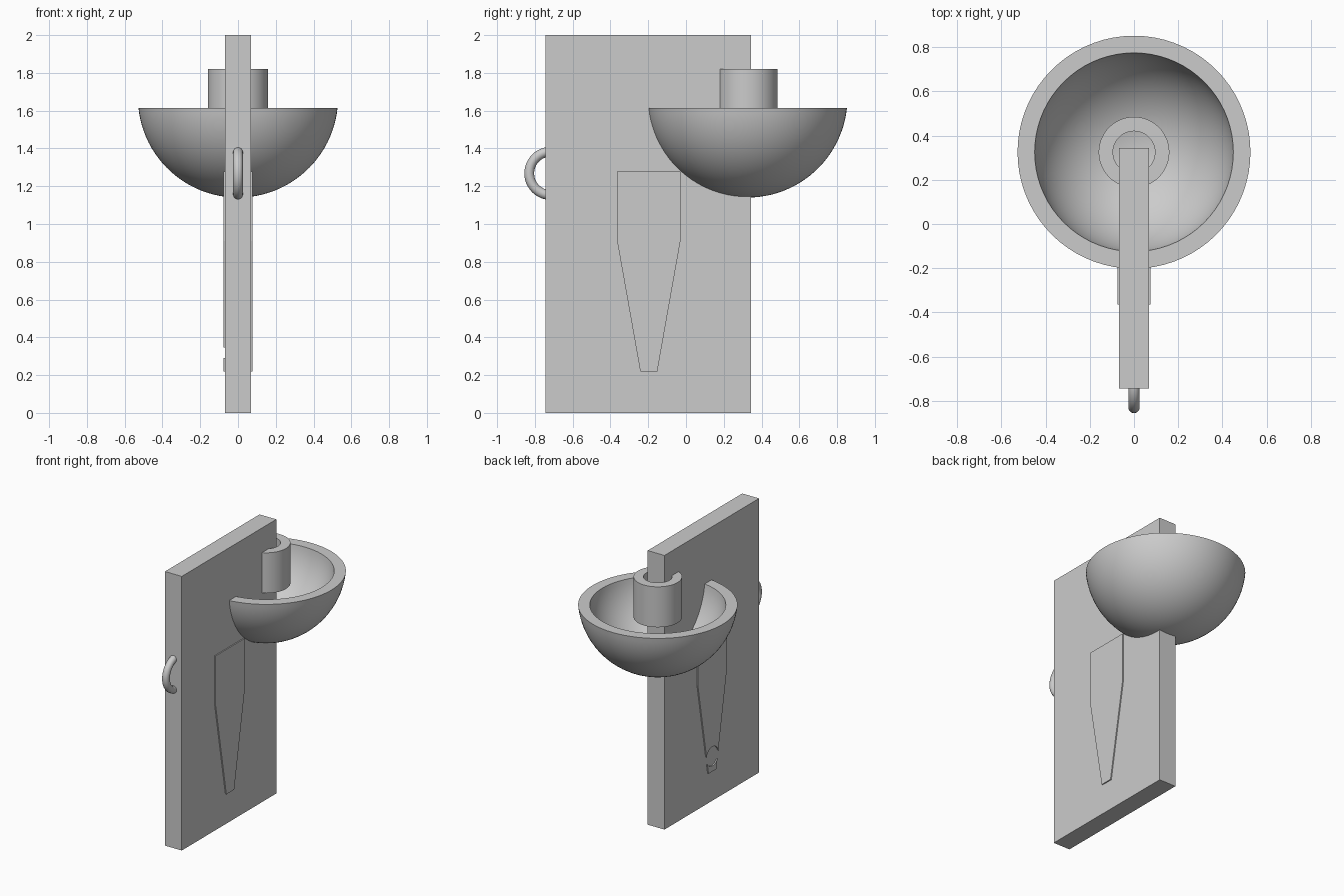
import bpy, bmesh
from math import asin, cos, sin, pi, radians
from mathutils import Matrix, Vector

cube = bpy.data.objects.get("Cube")
if cube:
    bpy.data.objects.remove(cube, do_unlink=True)

grey = bpy.data.materials.new("plain_grey")
grey.use_nodes = True
COLOUR = (0.6, 0.6, 0.6, 1)
grey.diffuse_color = COLOUR
grey.node_tree.nodes["Principled BSDF"].inputs["Base Color"].default_value = COLOUR

HALF = 0.0675      # half thickness of the board
BOWL_Y = 0.325     # shared axis of bowl and tube


def finish(obj, smooth=False):
    obj.data.materials.clear()
    obj.data.materials.append(grey)
    if smooth:
        bpy.ops.object.select_all(action="DESELECT")
        obj.select_set(True)
        bpy.context.view_layer.objects.active = obj
        bpy.ops.object.shade_smooth_by_angle(angle=radians(35))
    return obj


def from_bmesh(name, bm, smooth=False):
    bmesh.ops.recalc_face_normals(bm, faces=bm.faces)
    mesh = bpy.data.meshes.new(name)
    bm.to_mesh(mesh)
    bm.free()
    obj = bpy.data.objects.new(name, mesh)
    bpy.context.collection.objects.link(obj)
    return finish(obj, smooth)


def lathe(name, profile, closed, steps=72):
    """Spin a (radius, z) profile about the bowl axis."""
    bm = bmesh.new()
    verts = [bm.verts.new((r, 0, z)) for r, z in profile]
    edges = [bm.edges.new(pair) for pair in zip(verts, verts[1:])]
    if closed:
        edges.append(bm.edges.new((verts[-1], verts[0])))
    bmesh.ops.spin(bm, geom=verts + edges, cent=(0, 0, 0), axis=(0, 0, 1),
                   angle=2 * pi, steps=steps, use_merge=False)
    bmesh.ops.remove_doubles(bm, verts=bm.verts, dist=0.0002)
    bmesh.ops.translate(bm, verts=bm.verts, vec=(0, BOWL_Y, 0))
    return from_bmesh(name, bm, True)


def plate(name, outline, side):
    """Thin raised plate with a (y, z) outline on one face of the board."""
    bm = bmesh.new()
    face = bm.faces.new([bm.verts.new((side * HALF, y, z)) for y, z in outline])
    out = bmesh.ops.extrude_face_region(bm, geom=[face])["geom"]
    moved = [v for v in out if isinstance(v, bmesh.types.BMVert)]
    bmesh.ops.translate(bm, verts=moved, vec=(side * 0.008, 0, 0))
    return from_bmesh(name, bm)


# Upright board
bm = bmesh.new()
bmesh.ops.create_cube(bm, size=1, matrix=Matrix.Translation((0, -0.2, 1))
                      @ Matrix.Diagonal((2 * HALF, 1.09, 2, 1)))
from_bmesh("board", bm)

# Hollow bowl: a thick spherical shell cut just below its centre
RIM, CENTRE = 1.615, 1.67


def bowl_arc(radius, count=24):
    start = asin((CENTRE - RIM) / radius)
    angles = [start + (pi / 2 - start) * i / count for i in range(count + 1)]
    arc = [(radius * cos(a), CENTRE - radius * sin(a)) for a in angles]
    arc[-1] = (0, CENTRE - radius)
    return arc


profile = bowl_arc(0.53) + bowl_arc(0.453)[::-1]
# The two arcs meet on the axis, so join them at the rim instead
profile = bowl_arc(0.453)[::-1] + bowl_arc(0.53)
lathe("bowl", profile, closed=False)

# Short tube over the bowl
lathe("tube", [(0.095, 1.525), (0.16, 1.525), (0.16, 1.82), (0.095, 1.82)],
      closed=True)

# Ring handle sunk into the front edge
bpy.ops.mesh.primitive_torus_add(major_radius=0.115, minor_radius=0.026,
                                 major_segments=48, minor_segments=16,
                                 location=(0, -0.715, 1.268),
                                 rotation=(0, pi / 2, 0))
handle = bpy.context.object
handle.name = "handle"
finish(handle, True)

# Tapered side plates: whole on one face, split by a round notch on the other
MID, TIP, SHOULDER, TOP = -0.197, 0.22, 0.91, 1.277
WIDE, NARROW = 0.1675, 0.045
upper = [(MID + WIDE, SHOULDER), (MID + WIDE, TOP),
         (MID - WIDE, TOP), (MID - WIDE, SHOULDER)]
tip = [(MID - NARROW, TIP), (MID + NARROW, TIP)]


def notch(start, end, count=14):
    angles = [start + (end - start) * i / count for i in range(count + 1)]
    return [(MID + 0.07 * cos(a), 0.33 + 0.07 * sin(a)) for a in angles]


plate("right_plate", upper + tip, 1)
plate("left_plate", upper + notch(pi - 0.25, 0.25), -1)
plate("left_plate_tip", tip + notch(-0.6, 0.6 - pi), -1)
